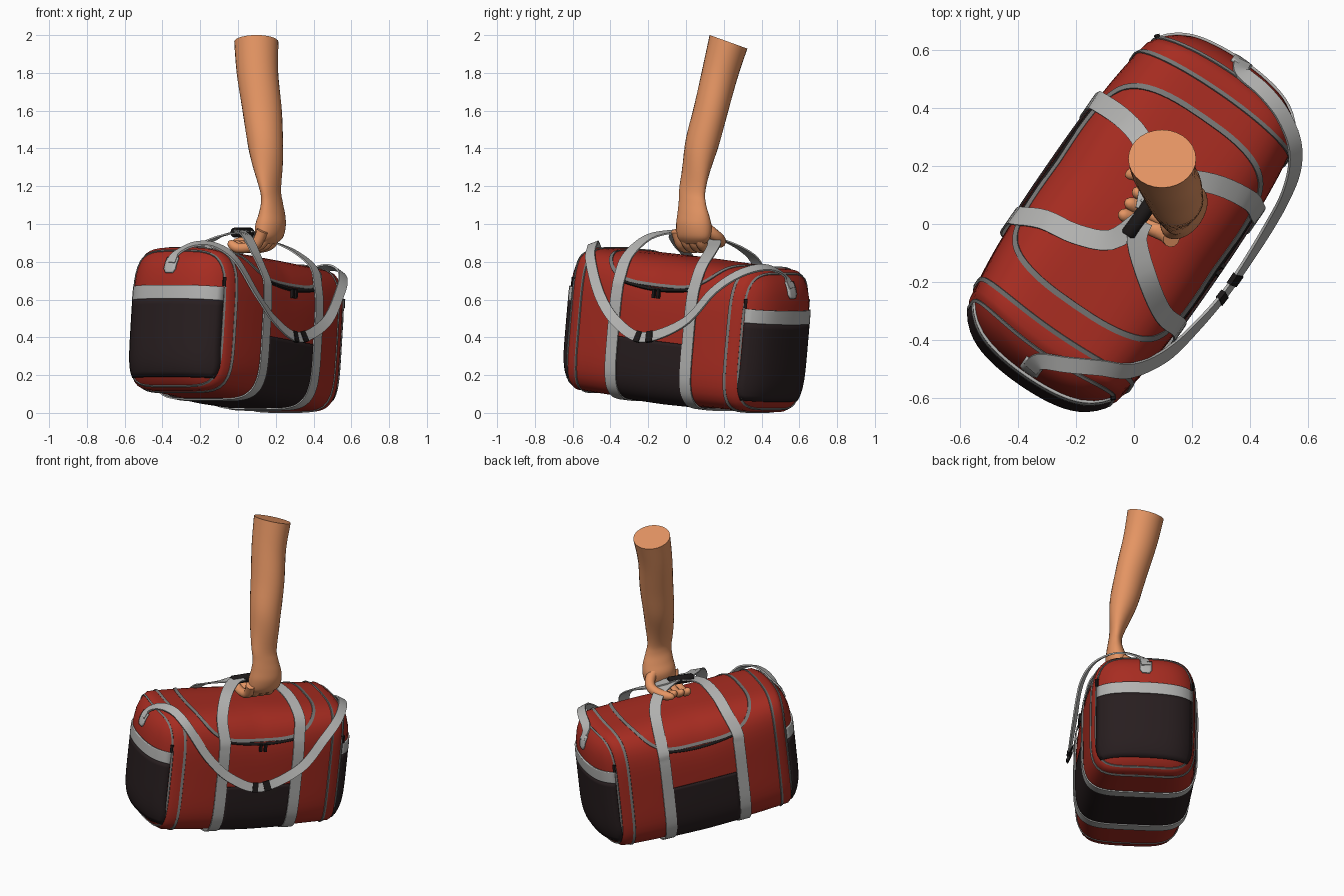
import bpy, bmesh, math
from mathutils import Vector, Matrix

if "Cube" in bpy.data.objects:
    bpy.data.objects.remove(bpy.data.objects["Cube"])

def mat(name, r, g, b):
    m = bpy.data.materials.new(name)
    m.diffuse_color = (r, g, b, 1)
    m.use_nodes = True
    m.node_tree.nodes["Principled BSDF"].inputs["Base Color"].default_value = m.diffuse_color
    return m

RED = mat("red fabric", .385, .025, .015)
DARK = mat("dark panel", .021, .013, .014)
GREY = mat("light webbing", .45, .45, .44)
PIPE = mat("grey piping", .19, .185, .18)
BLACK = mat("black trim", .011, .009, .009)
SKIN = mat("skin", .78, .30, .125)

# ---- bag frame: u along the bag, v to its right, w up; slightly nose down
YAW, PITCH = math.radians(55.4), math.radians(6)
U0 = Vector((math.cos(YAW), math.sin(YAW), 0))
V = Vector((math.sin(YAW), -math.cos(YAW), 0))
Z = Vector((0, 0, 1))
U = U0 * math.cos(PITCH) - Z * math.sin(PITCH)
W = U0 * math.sin(PITCH) + Z * math.cos(PITCH)
O = U0 * -.04 - V * .01 + Z * .052
LE, MID = .555, .39

def bag(u, v, w):
    u *= 1 - .075 * min(1.2, (v / .3) ** 2) * (u / .65) ** 2   # ends bow outwards
    return O + U * u + V * v + W * w

def section(u, upper):
    t = min(1, abs(u) / LE)
    n = 3.3 + 1.2 * t if upper else 5
    return .345 - .035 * t ** 2.5, .39 - .01 * t, n

def surf(u, deg, off=0, rho=1, du=0):
    """Point on the body side at angle deg of the cross section."""
    c, s = math.cos(math.radians(deg)), math.sin(math.radians(deg))
    a, b, n = section(u, s >= 0)
    r = (abs(c) ** n + abs(s) ** n) ** (-1 / n)
    g = Vector((math.copysign(abs(c * r) ** (n - 1), c) / a,
                math.copysign(abs(s * r) ** (n - 1), s) / b)).normalized()
    return bag(u + du, rho * a * r * c + g.x * off, MID + rho * b * r * s + g.y * off)

def cap_u(rho):
    return .657 - .102 * rho ** 6

def cap(side, v, w, off=0):
    a, b, n = section(LE, w >= MID)
    rho = (abs(v / a) ** n + abs((w - MID) / b) ** n) ** (1 / n)
    return bag(side * (cap_u(rho) + off), v, w)

def outward(p, lift=0):
    d = p - O
    u = max(-.3, min(.3, d.dot(U)))
    return ((p - bag(u, 0, MID)).normalized() + Z * lift).normalized()

# ---- mesh helpers
def make(name, verts, faces, m, thick=0):
    me = bpy.data.meshes.new(name)
    me.from_pydata([tuple(v) for v in verts], [], faces)
    me.materials.append(m)
    bm = bmesh.new()
    bm.from_mesh(me)
    bmesh.ops.recalc_face_normals(bm, faces=bm.faces)
    bm.to_mesh(me)
    bm.free()
    me.shade_smooth()
    me.set_sharp_from_angle(angle=math.radians(42))
    ob = bpy.data.objects.new(name, me)
    bpy.context.collection.objects.link(ob)
    if thick:
        md = ob.modifiers.new("thickness", 'SOLIDIFY')
        md.thickness, md.offset = thick, 0

def loft(name, rings, m, closed=False):
    k, n = len(rings[0]), len(rings)
    verts = [p for r in rings for p in r]
    faces = [(i * k + j, i * k + (j + 1) % k, (i + 1) % n * k + (j + 1) % k, (i + 1) % n * k + j)
             for i in range(n if closed else n - 1) for j in range(k)]
    if not closed:
        faces += [tuple(range(k)), tuple(range((n - 1) * k, n * k))]
    make(name, verts, faces, m)

def patch(name, fn, ni, nj, m, thick):
    verts = [fn(i / ni, j / nj) for i in range(ni + 1) for j in range(nj + 1)]
    q = nj + 1
    faces = [(i * q + j, i * q + j + 1, (i + 1) * q + j + 1, (i + 1) * q + j)
             for i in range(ni) for j in range(nj)]
    make(name, verts, faces, m, thick)

def spline(pts, steps):
    pts = [Vector(p) for p in pts]
    out = []
    for i in range(len(pts) - 1):
        p0, p1, p2, p3 = pts[max(i - 1, 0)], pts[i], pts[i + 1], pts[min(i + 2, len(pts) - 1)]
        for s in range(steps):
            t = s / steps
            out.append((p1 * 2 + (p2 - p0) * t + (p0 * 2 - p1 * 5 + p2 * 4 - p3) * t * t
                        + (p1 * 3 - p0 - p2 * 3 + p3) * t ** 3) * .5)
    return out + [pts[-1]]

def sweep(name, pts, shape, m, closed=False, scale=None, lift=0):
    """Sweep a cross section (side, out) along pts, facing away from the bag."""
    rings, n = [], len(pts)
    for i, p in enumerate(pts):
        a = pts[(i - 1) % n if closed else max(i - 1, 0)]
        b = pts[(i + 1) % n if closed else min(i + 1, n - 1)]
        t = (b - a).normalized()
        side = t.cross(outward(p, lift)).normalized()
        out = side.cross(t)
        k = scale[i] if scale else 1
        rings.append([p + side * x * k + out * y * k for x, y in shape])
    loft(name, rings, m, closed)

def rect(w, h):
    return [(-w, -h), (w, -h), (w, h), (-w, h)]

def circle(r, n=8):
    return [(r * math.cos(2 * math.pi * i / n), r * math.sin(2 * math.pi * i / n)) for i in range(n)]

# ---- bag body with domed ends
ANG = [i * 360 / 72 for i in range(72)]
RHO = [.03, .25, .5, .68, .8, .87, .93, .97]
def cap_ring(side, rho, off=0):
    return [surf(side * LE, a, off, rho, side * (cap_u(rho) + off - LE)) for a in ANG]
rings = [cap_ring(-1, r) for r in RHO]
rings += [[surf(-LE + 2 * LE * i / 26, a) for a in ANG] for i in range(27)]
rings += [cap_ring(1, r) for r in reversed(RHO)]
loft("bag_body", rings, RED)

# ---- dark panel wrapping under the bag between the straps
patch("lower_panel", lambda s, t: surf(-.215 + .46 * s, -8 - 171 * t, .004), 12, 64, DARK, .008)

# ---- end pockets, bands, tabs, seams
def end_plate(name, side, w0, w1, m, off):
    def fn(s, t):
        w = w0 + (w1 - w0) * s
        a, b, n = section(LE, w >= MID)
        x = (.96 ** n - abs((w - MID) / b) ** n) ** (1 / n)
        return cap(side, a * min(.935, x) * (2 * t - 1), w, off)
    patch(name, fn, 14, 24, m, .01)

for side, tag in ((-1, "front"), (1, "back")):
    end_plate(tag + "_pocket", side, .075, .487, DARK, .004)
    end_plate(tag + "_pocket_band", side, .487, .56, GREY, .005)
    patch(tag + "_strap_tab", lambda s, t: cap(side, .036 * (2 * t - 1) * (.6 + .4 * min(1, 4 * s)),
                                              .625 + .085 * s, .006), 8, 4, GREY, .01)
    sweep(tag + "_end_piping", cap_ring(side, .945, .002), rect(.006, .003), PIPE, True)
    sweep(tag + "_body_piping", [surf(side * .505, a, .002) for a in ANG], rect(.008, .003), PIPE, True)

# ---- rounded piping of the top opening, and the zips along its sides
def se(x):
    return math.copysign(abs(x) ** .55, x)
sweep("top_opening_piping",
      [surf(.005 + .395 * se(math.cos(k)), 90 + 57 * se(math.sin(k)), .002)
       for k in (2 * math.pi * i / 96 for i in range(96))], rect(.010, .003), PIPE, True)
for tag, f in (("right", lambda d: d), ("left", lambda d: 180 - d)):
    sweep(tag + "_zip", [surf(-.2 + .43 * i / 16, f(32.5 - 2.5 * math.sin(math.pi * i / 16)), .003)
                         for i in range(17)], rect(.008, .006), BLACK)

def pull(name, p):
    sweep(name, [p + W * .012, p - W * .012, p - W * .036], rect(.008, .008), BLACK)
for du in (-.012, .018):
    pull("zip_pull", surf(.015 + du, 28.5, .012))
for side, v in ((-1, .29), (1, .29), (1, -.29)):
    pull("pocket_zip_pull", cap(side, v, .60, .012))

# ---- webbing straps running under the bag and up into the carry handles
def handle_strap(name, u, right, left):
    body = [surf(u, 34 - 248 * i / 32, .011) for i in range(33)]
    sweep(name, spline(right + body + left, 4), rect(.035, .004), GREY)
handle_strap("front_strap", -.235,
             [(.03, .01, .965), (.01, -.06, .962), (.05, -.2, .93), (.10, -.31, .83)],
             [(-.31, .015, .82), (-.2, -.035, .885), (-.08, -.055, .94), (.02, .01, .96)])
handle_strap("back_strap", .255,
             [(.05, .06, .963), (.10, .12, .945), (.19, .15, .905), (.3, .13, .855), (.40, .08, .77)],
             [(-.045, .37, .80), (.02, .30, .865), (.06, .2, .915), (.05, .11, .95), (.04, .05, .963)])
g = Vector((.023, .025, .955))
sweep("handle_grip", [g + U0 * .08 * k for k in (-1, -.9, 0, .9, 1)], circle(.027, 12), BLACK,
      scale=[.75, 1, 1, 1, .75])

# ---- shoulder strap hanging on the right side, with buckle
sh = spline([cap(-1, 0, .68, .01), cap(-1, .012, .735, .014), (-.23, -.485, .893), (-.12, -.495, .887),
             (-.01, -.505, .81), (.105, -.455, .62), (.205, -.365, .48), (.325, -.225, .40),
             (.465, -.01, .48), (.54, .14, .64), (.555, .26, .725), (.515, .37, .765), (.45, .455, .765),
             cap(1, .02, .74, .014), cap(1, 0, .68, .01)], 12)
sweep("shoulder_strap", sh, rect(.028, .005), GREY, lift=.45)
mid = 7 * 12
for o in (-3, 1):
    sweep("buckle_band", sh[mid + o:mid + o + 3], rect(.030, .009), BLACK, lift=.45)

# ---- arm and palm: ellipses (x, y, z, radius 1, radius 2, turn)
stations = [(.097, .225, 1.965, .117, .10, 0), (.103, .18, 1.8, .11, .092, 0),
            (.128, .13, 1.6, .105, .087, 10), (.147, .078, 1.4, .094, .082, 25),
            (.168, .036, 1.2, .08, .044, 52), (.18, .034, 1.12, .082, .042, 56),
            (.18, .04, 1.05, .095, .056, 56), (.172, .042, .99, .104, .068, 56),
            (.165, .04, .93, .098, .057, 56), (.152, .04, .895, .07, .032, 56)]
rings = []
path = spline(stations, 5)
for i, (x, y, z, r1, r2, al) in enumerate(path):
    tilt = .36 * (1 - i / len(path))
    rot = Matrix.Rotation(math.radians(al), 3, 'Z')
    ring = []
    for k in range(28):
        d = rot @ Vector((r1 * math.cos(math.tau * k / 28), r2 * math.sin(math.tau * k / 28), 0))
        ring.append(Vector((x, y, z)) + d - Z * tilt * d.y)
    rings.append(ring)
loft("arm", rings, SKIN)

# ---- fingers curled under the grip, and the thumb (bag-aligned u, v, height)
def digit(name, pts, r):
    p = spline([U0 * a + V * b + Z * c for a, b, c in pts], 6)
    n = len(p)
    sc = [1.05 - .2 * i / n for i in range(n - 4)] + [.8, .7, .5, .15]
    sweep(name, p, circle(r, 12), SKIN, scale=sc)
for k in (-.068, -.023, .023, .066):
    e = abs(k) * .15
    digit("finger", [(.10 + k, .135, .965), (.10 + k, .10, .90), (.09 + k, .05, .877),
                     (.08 + k, -.02, .876), (.07 + k, -.07 + e, .91)], .029)
digit("thumb", [(.14, .10, 1.02), (.20, .075, .965), (.22, .015, .925),
                (.18, -.06, .905), (.12, -.12, .905)], .032)

# ---- rest the lowest point on z = 0
low = min(v.co.z for o in bpy.data.objects for v in o.data.vertices)
for o in bpy.data.objects:
    o.location.z = -low
